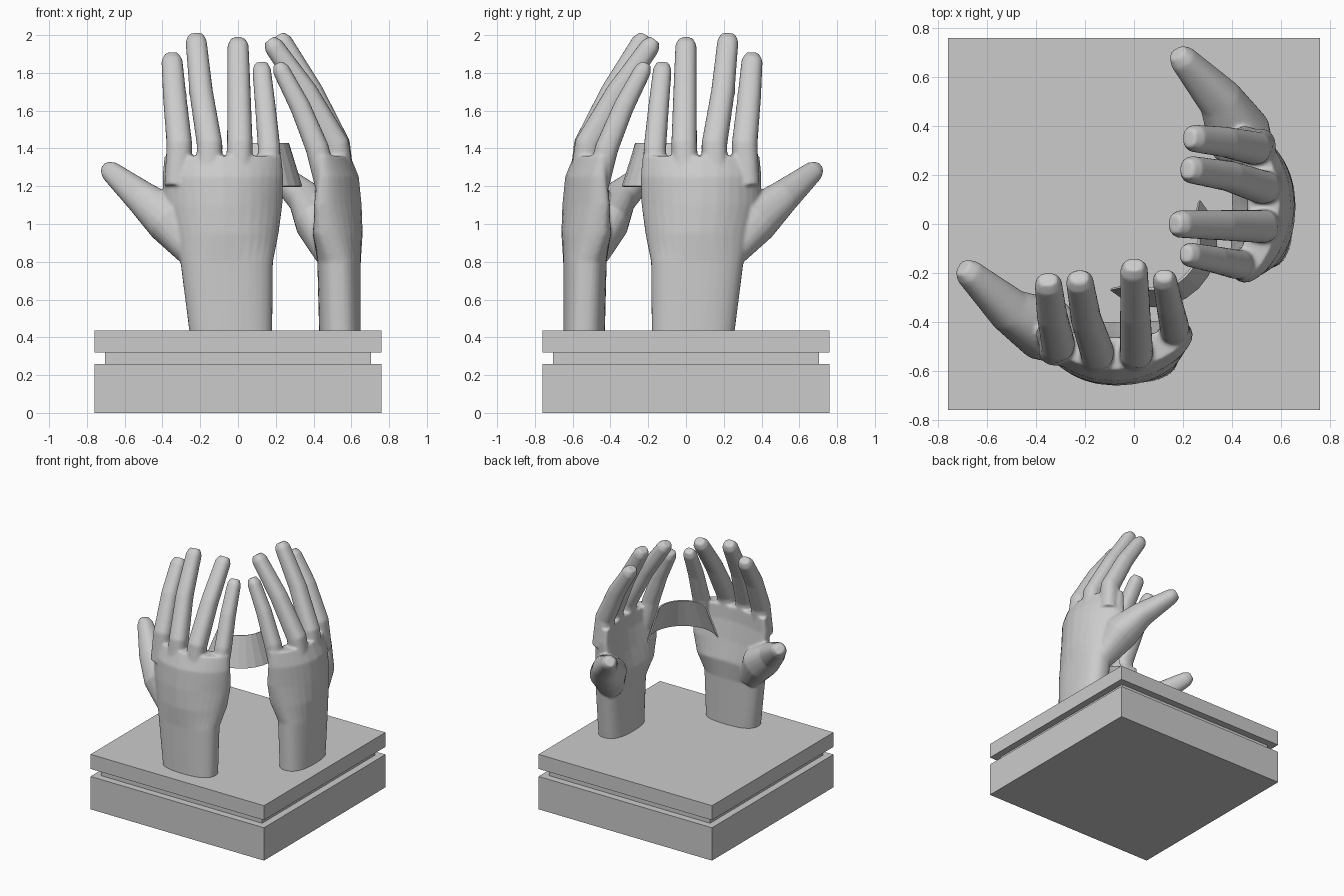
import bpy, bmesh
from math import sin, cos, pi, radians, copysign
from mathutils import Vector, Matrix

if "Cube" in bpy.data.objects:
    bpy.data.objects.remove(bpy.data.objects["Cube"])

stone = bpy.data.materials.new("stone_grey")
stone.use_nodes = True
GREY = (0.6, 0.6, 0.6, 1)
stone.diffuse_color = GREY
stone.node_tree.nodes["Principled BSDF"].inputs["Base Color"].default_value = GREY


def add_object(name, bm):
    bmesh.ops.recalc_face_normals(bm, faces=bm.faces)
    mesh = bpy.data.meshes.new(name)
    bm.to_mesh(mesh)
    bm.free()
    mesh.materials.append(stone)
    obj = bpy.data.objects.new(name, mesh)
    bpy.context.collection.objects.link(obj)
    return obj


def slab(name, half, z0, z1):
    bm = bmesh.new()
    size = Matrix.Diagonal((2 * half, 2 * half, z1 - z0, 1))
    bmesh.ops.create_cube(bm, size=1, matrix=Matrix.Translation((0, 0, (z0 + z1) / 2)) @ size)
    return add_object(name, bm)


def loft(bm, rows, side=(1, 0, 0), square=1.0, upright=False, n=20):
    """Closed tube through rows of (centre, half width, half depth, bend)."""
    rings = []
    for i, (c, w, d, bend) in enumerate(rows):
        t = rows[min(i + 1, len(rows) - 1)][0] - rows[max(i - 1, 0)][0]
        t = Vector((0, 0, 1)) if upright else t.normalized()
        u = Vector(side)
        u = (u - t * u.dot(t)).normalized()
        v = t.cross(u)
        ring = []
        for k in range(n):
            a = 2 * pi * k / n
            s = copysign(abs(cos(a)) ** square, cos(a))
            q = copysign(abs(sin(a)) ** square, sin(a))
            ring.append(bm.verts.new(c + u * w * s + v * (d * q + bend * s * s)))
        rings.append(ring)
    for r0, r1 in zip(rings, rings[1:]):
        for k in range(n):
            m = (k + 1) % n
            bm.faces.new((r0[k], r0[m], r1[m], r1[k]))
    bm.faces.new(rings[0][::-1])
    bm.faces.new(rings[-1])


def digit(bm, points, sizes, side=(1, 0, 0)):
    """Tapered finger with a short blunt tip."""
    pts = [Vector(p) for p in points]
    near_tip = pts[-1] + (pts[-2] - pts[-1]).normalized() * 0.04
    rows = [(p, w, d, 0) for p, (w, d) in zip(pts[:-1] + [near_tip], sizes)]
    w, d = sizes[-1]
    rows.append((pts[-1], w * 0.7, d * 0.6, 0))
    loft(bm, rows, side, 0.85)


# Palm rows: z, centre x, half width, centre y, half depth, cupping
PALM = [(0.41, -0.037, 0.218, -0.54, 0.11, 0),
        (0.80, -0.06, 0.245, -0.535, 0.115, 0.01),
        (0.95, -0.07, 0.285, -0.53, 0.13, 0.06),
        (1.10, -0.08, 0.315, -0.545, 0.11, 0.10),
        (1.25, -0.08, 0.32, -0.55, 0.09, 0.10),
        (1.36, -0.08, 0.31, -0.53, 0.065, 0.09)]

FINGERS = [
    [(-0.32, -0.51, 1.2), (-0.31, -0.49, 1.42), (-0.335, -0.37, 1.67), (-0.352, -0.225, 1.895)],
    [(-0.155, -0.55, 1.2), (-0.15, -0.525, 1.42), (-0.195, -0.39, 1.7), (-0.225, -0.215, 2.0)],
    [(0, -0.55, 1.2), (0.01, -0.52, 1.42), (0.005, -0.36, 1.7), (0, -0.165, 1.975)],
    [(0.16, -0.47, 1.2), (0.165, -0.42, 1.4), (0.145, -0.33, 1.62), (0.122, -0.21, 1.85)]]

THUMB = [(-0.22, -0.50, 0.84), (-0.36, -0.43, 1.02), (-0.51, -0.35, 1.14), (-0.70, -0.175, 1.30)]


def hand(name, matrix):
    bm = bmesh.new()
    loft(bm, [(Vector((x, y, z)), w, d, b) for z, x, w, y, d, b in PALM],
         square=0.8, upright=True, n=32)
    for i, points in enumerate(FINGERS):
        k = 0.88 if i == 3 else 1
        digit(bm, points, [(0.07 * k, 0.07 * k), (0.068 * k, 0.07 * k),
                           (0.062 * k, 0.062 * k), (0.056 * k, 0.052 * k)])
    digit(bm, THUMB, [(0.09, 0.09), (0.13, 0.13), (0.09, 0.09), (0.055, 0.055)], (0, 1, 0))
    bm.transform(matrix)
    obj = add_object(name, bm)
    # Fuse palm and fingers into one soft skin
    remesh = obj.modifiers.new("fuse", 'REMESH')
    remesh.mode = 'VOXEL'
    remesh.voxel_size = 0.009
    remesh.use_smooth_shade = True
    soften = obj.modifiers.new("soften", 'SMOOTH')
    soften.factor = 0.5
    soften.iterations = 6
    return obj


# Stepped plinth
slab("plinth_bottom", 0.76, 0, 0.26)
slab("plinth_groove", 0.705, 0.26, 0.32)
slab("plinth_top", 0.76, 0.32, 0.435)

# Two hands, mirrored across the diagonal
swap = Matrix(((0, -1, 0, 0), (-1, 0, 0, 0), (0, 0, 1, 0), (0, 0, 0, 1)))
hand("front_hand", Matrix.Identity(4))
hand("side_hand", swap)

# Flared curved band between the palms
bm = bmesh.new()
steps = 12
lower, upper = [], []
for i in range(steps + 1):
    f = 2 * i / steps - 1
    for ring, spread, r, z in ((lower, 88, 0.26, 1.2), (upper, 72, 0.19, 1.43)):
        a = radians(-45 + spread * f)
        ring.append(bm.verts.new((0.08 + r * cos(a), -0.08 + r * sin(a), z)))
for i in range(steps):
    bm.faces.new((lower[i], lower[i + 1], upper[i + 1], upper[i]))
band = add_object("curved_band", bm)
band.modifiers.new("thickness", 'SOLIDIFY').thickness = 0.01
